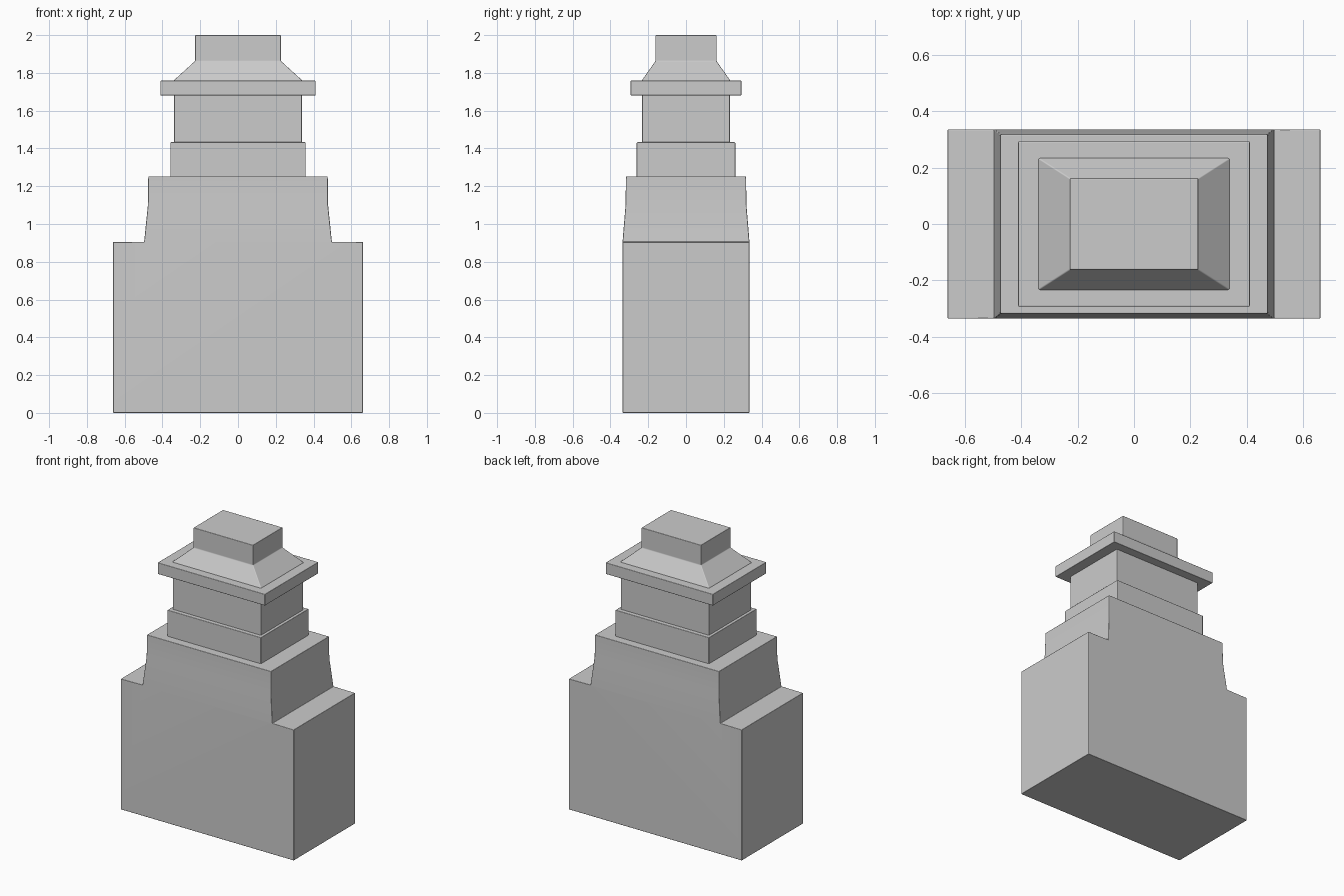
import bpy, bmesh

if "Cube" in bpy.data.objects:
    bpy.data.objects.remove(bpy.data.objects["Cube"])


def finish(name, bm, bevel=0.004):
    bmesh.ops.recalc_face_normals(bm, faces=bm.faces)
    mesh = bpy.data.meshes.new(name)
    bm.to_mesh(mesh)
    bm.free()
    ob = bpy.data.objects.new(name, mesh)
    bpy.context.collection.objects.link(ob)
    bpy.ops.object.select_all(action='DESELECT')
    ob.select_set(True)
    bpy.context.view_layer.objects.active = ob
    bpy.ops.object.shade_smooth_by_angle(angle=0.5)
    mod = ob.modifiers.new("soft_edges", 'BEVEL')
    mod.width = bevel
    mod.segments = 2
    mod.limit_method = 'ANGLE'
    mod.harden_normals = True
    return ob


def loft(name, rings):
    """Closed solid through rectangles (half x, half y, z)."""
    bm = bmesh.new()
    loops = [[bm.verts.new((sx * x, sy * y, z))
              for sx, sy in ((-1, -1), (1, -1), (1, 1), (-1, 1))]
             for x, y, z in rings]
    for a, b in zip(loops, loops[1:]):
        for i in range(4):
            j = (i + 1) % 4
            bm.faces.new((a[i], a[j], b[j], b[i]))
    bm.faces.new(loops[0])
    bm.faces.new(loops[-1])
    return finish(name, bm)


# Stepped body: front and back run flush from the base into the shoulder
profile = [(0.662, 0.336, 0), (0.662, 0.336, 0.905), (0.497, 0.336, 0.905),
           (0.477, 0.32, 1.10), (0.475, 0.318, 1.252)]
bm = bmesh.new()
corner = {(sx, sy): [bm.verts.new((sx * x, sy * y, z)) for x, y, z in profile]
          for sx in (-1, 1) for sy in (-1, 1)}
for s in (-1, 1):
    left, right = corner[-1, s], corner[1, s]
    for a, b in ((0, 2), (2, 3), (3, 4)):
        bm.faces.new(right[a:b + 1] + left[a:b + 1][::-1])
    front, back = corner[s, -1], corner[s, 1]
    for i in range(4):
        bm.faces.new((front[i], front[i + 1], back[i + 1], back[i]))
for i in (0, 4):
    bm.faces.new([corner[k][i] for k in ((-1, -1), (1, -1), (1, 1), (-1, 1))])
finish("body", bm)

# Stacked upper tiers, each sunk slightly into the one below
loft("collar", [(0.358, 0.261, 1.24), (0.358, 0.261, 1.433)])
loft("neck", [(0.338, 0.232, 1.42), (0.338, 0.232, 1.69)])
loft("rim", [(0.411, 0.293, 1.68), (0.411, 0.293, 1.759)])

# Tapered cap with a straight top block
loft("cap", [(0.34, 0.234, 1.74), (0.34, 0.234, 1.76),
             (0.228, 0.162, 1.862), (0.228, 0.162, 2.0)])
